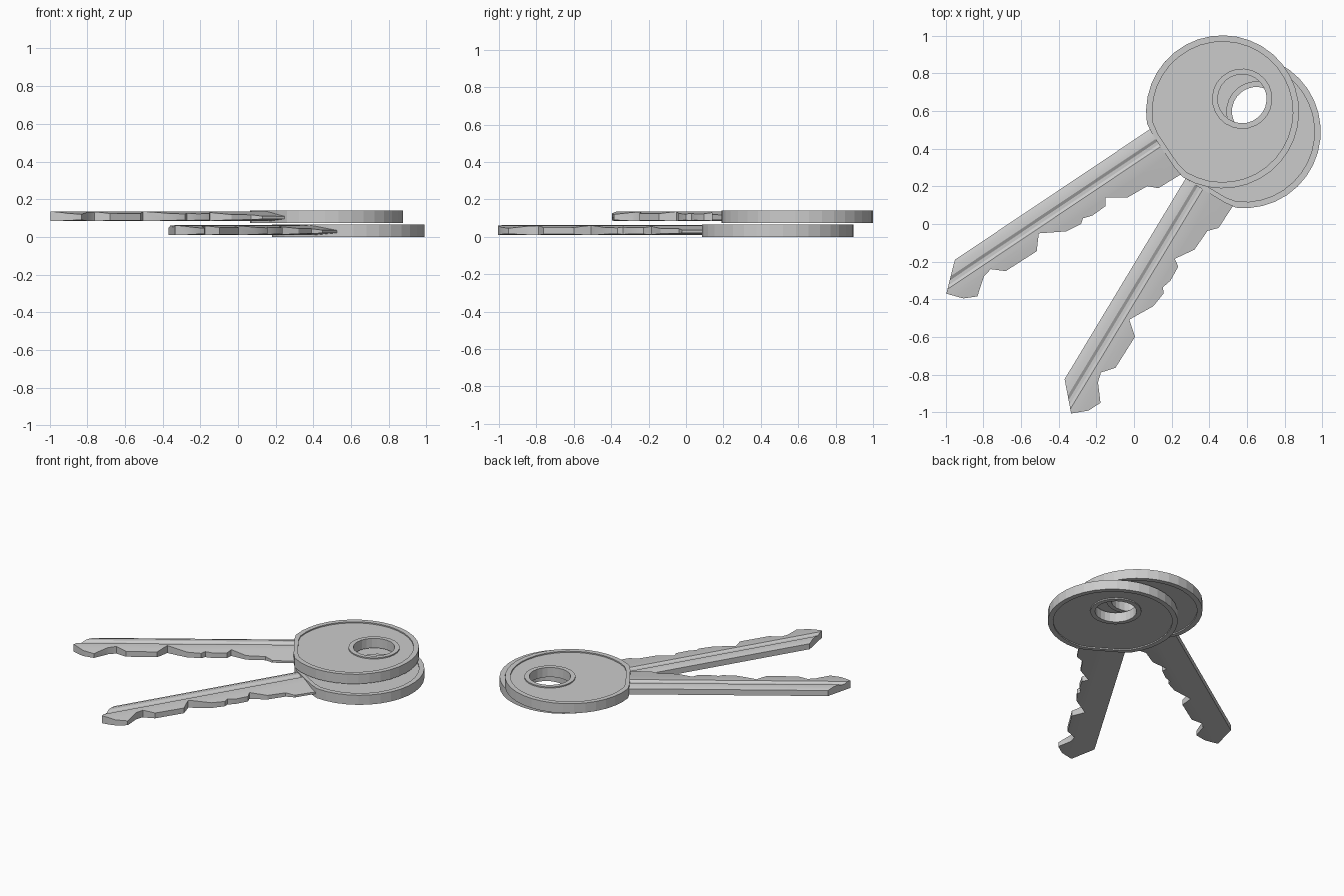
import bpy, bmesh, math
from mathutils import Matrix, Vector

if "Cube" in bpy.data.objects:
    bpy.data.objects.remove(bpy.data.objects["Cube"], do_unlink=True)

steel = bpy.data.materials.new("grey_steel")
steel.use_nodes = True
steel.diffuse_color = (0.6, 0.6, 0.6, 1)
steel.node_tree.nodes["Principled BSDF"].inputs["Base Color"].default_value = (0.6, 0.6, 0.6, 1)


def circle(radius, sides, cx=0.0, clip=9.0):
    """Round outline, cut flat where it meets the blade."""
    turns = [2 * math.pi * (i + 0.5) / sides for i in range(sides)]
    return [(min(cx + radius * math.cos(a), clip), radius * math.sin(a)) for a in turns]


def prism(name, loops, low, high, axes=None):
    """Extrude an outline; further loops are holes."""
    bm = bmesh.new()
    for loop in loops:
        verts = [bm.verts.new((x, y, low)) for x, y in loop]
        for i, v in enumerate(verts):
            bm.edges.new((verts[i - 1], v))
    bmesh.ops.triangle_fill(bm, edges=bm.edges[:], use_beauty=True, normal=(0, 0, 1))
    top = bmesh.ops.extrude_face_region(bm, geom=bm.faces[:], use_keep_orig=True)["geom"]
    moved = [g for g in top if isinstance(g, bmesh.types.BMVert)]
    bmesh.ops.translate(bm, verts=moved, vec=Vector((0, 0, high - low)))
    if axes:
        bm.transform(axes)
    bmesh.ops.recalc_face_normals(bm, faces=bm.faces[:])
    mesh = bpy.data.meshes.new(name)
    bm.to_mesh(mesh)
    bm.free()
    mesh.materials.append(steel)
    obj = bpy.data.objects.new(name, mesh)
    bpy.context.collection.objects.link(obj)
    return obj


def activate(obj):
    bpy.ops.object.select_all(action="DESELECT")
    obj.select_set(True)
    bpy.context.view_layer.objects.active = obj


# Blade outline: straight spine, pointed tip, then the cuts back to the head
OUTLINE = [
    (.36, -.138), (1.617, -.138), (1.755, -.014), (1.694, .057), (1.626, .09),
    (1.539, .022), (1.487, .009), (1.426, .062), (1.231, .066), (1.169, -.007),
    (1.043, .065), (.955, .077), (.93, .057), (.88, .073), (.794, .07),
    (.768, .033), (.673, .097), (.552, .105), (.508, .147), (.36, .153)]
# Blade cross-section: bevelled spine, long groove, thin toothed edge
SECTION = [
    (-.139, .01), (0, .01), (.03, .011), (.16, .022), (.16, .034), (.03, .056),
    (0, .06), (-.03, .062), (-.045, .052), (-.062, .052), (-.078, .061),
    (-.105, .06), (-.139, .048)]
ALONG = Matrix(((0, 0, 1, 0), (1, 0, 0, 0), (0, 1, 0, 0), (0, 0, 0, 1)))
THICK, RECESS, HOLE_X = .066, .008, -.125


def build_key(prefix, centre, angle):
    hole = circle(.13, 24, HOLE_X)
    inner = circle(.373, 36, 0, .35)
    collar = circle(.16, 24, HOLE_X)
    parts = [
        prism(prefix + "_head_rim", [circle(.406, 36, 0, .376), inner], 0, THICK),
        prism(prefix + "_head_plate", [inner, collar], RECESS, THICK - RECESS),
        prism(prefix + "_hole_collar", [collar, hole], 0, THICK)]

    # Blade: grooved bar trimmed to the toothed outline
    blade = prism(prefix + "_blade", [SECTION], .3, 1.8, ALONG)
    cutter = prism("blade_cutter", [OUTLINE], -.1, .2)
    cutter.hide_render = True
    trim = blade.modifiers.new("trim", "BOOLEAN")
    trim.operation, trim.solver, trim.object = "INTERSECT", "EXACT", cutter
    activate(blade)
    bpy.ops.object.modifier_apply(modifier=trim.name)
    bpy.data.objects.remove(cutter, do_unlink=True)
    bpy.ops.object.shade_smooth_by_angle(angle=math.radians(25))
    parts.append(blade)

    for part in parts:
        part.location = centre
        part.rotation_euler.z = math.radians(angle)


build_key("lower_key", (.585, .49, 0), 238.9)
build_key("upper_key", (.47, .595, .074), 213.8)
